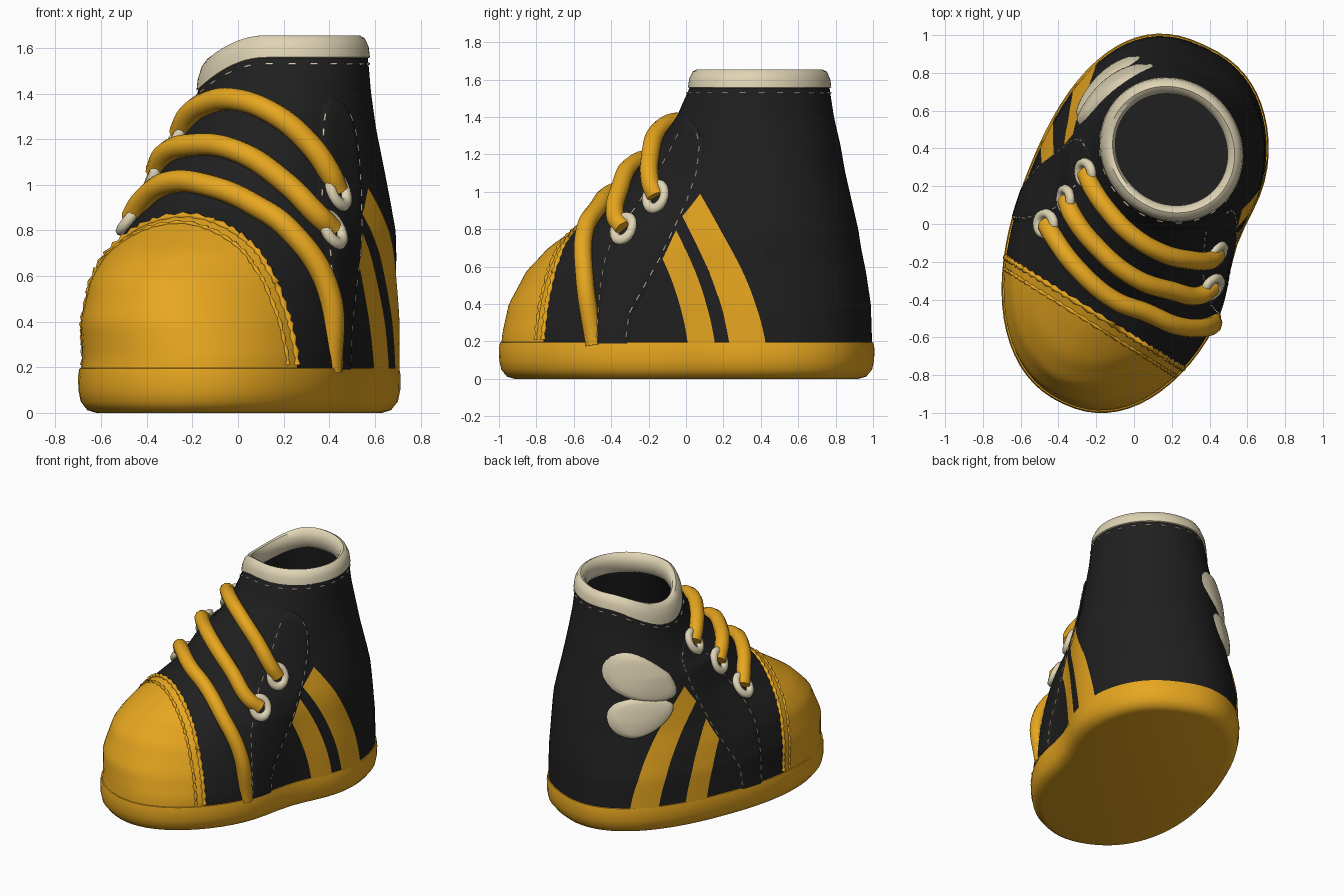
import bpy, bmesh, math
from mathutils import Vector
from mathutils.bvhtree import BVHTree

cube = bpy.data.objects.get("Cube")
if cube:
    bpy.data.objects.remove(cube, do_unlink=True)


def material(name, rgb):
    m = bpy.data.materials.new(name)
    m.use_nodes = True
    m.diffuse_color = (*rgb, 1)
    bsdf = m.node_tree.nodes["Principled BSDF"]
    bsdf.inputs["Base Color"].default_value = (*rgb, 1)
    bsdf.inputs["Roughness"].default_value = 0.8
    return m


YELLOW = material("golden yellow", (0.80, 0.385, 0.014))
BLACK = material("soft black", (0.014, 0.014, 0.014))
CREAM = material("cream", (0.74, 0.66, 0.46))

# Horizontal sections: height, toe end, heel end, half width, side shift,
# toe roundness, heel roundness
SECTIONS = [
    (0.18, -1.01, 1.005, 0.615, 0.0, 2.2, 2.4), (0.40, -0.99, 1.0, 0.61, 0.005, 2.1, 2.4),
    (0.58, -0.91, 0.985, 0.59, 0.02, 1.95, 2.3), (0.70, -0.79, 0.965, 0.57, 0.035, 1.85, 2.3),
    (0.80, -0.63, 0.95, 0.55, 0.04, 1.8, 2.3), (0.90, -0.45, 0.93, 0.525, 0.04, 1.8, 2.2),
    (1.10, -0.27, 0.88, 0.48, 0.035, 1.85, 2.2), (1.25, -0.13, 0.855, 0.445, 0.03, 1.9, 2.1),
    (1.40, 0.0, 0.825, 0.41, 0.035, 2.0, 2.0), (1.57, 0.085, 0.8, 0.38, 0.04, 2.0, 2.0)]
TURN = math.radians(25)
TOP = 1.56


def table(rows, z):
    """Interpolate the rows of a table by their first column."""
    if z <= rows[0][0]:
        return rows[0][1:]
    for lo, hi in zip(rows, rows[1:]):
        if z <= hi[0]:
            f = (z - lo[0]) / (hi[0] - lo[0])
            return [p + (q - p) * f for p, q in zip(lo[1:], hi[1:])]
    return rows[-1][1:]


def ramp(z, start, length):
    return min(1, max(0, (z - start) / length))


def place(u, v, z):
    """Foot coordinates (u to heel, v to side) to world: waist, leaning toe, dipping collar."""
    if v > 0:
        v -= 0.12 * v * math.exp(-((u - 0.13) / 0.3) ** 2) * (1 - ramp(z, 1.1, 0.4))
    v -= 0.06 * u + 0.12 * max(0, -u) * ramp(z, 0.25, 0.4)
    x = u * math.sin(TURN) + v * math.cos(TURN)
    y = u * math.cos(TURN) - v * math.sin(TURN)
    return Vector((x, y, z - 1.6 * max(0, 0.12 - x) ** 2 * ramp(z, 1.1, 0.45)))


def ring(z, off=0.0, height=None, count=72):
    toe, heel, width, shift, toe_n, heel_n = table(SECTIONS, z)
    mid, half = (toe + heel) / 2, (heel - toe) / 2
    pts = []
    for i in range(count):
        a = math.tau * i / count
        c, s = math.cos(a), math.sin(a)
        n = heel_n if c > 0 else toe_n
        u = mid + (half + off) * math.copysign(abs(c) ** (2 / n), c)
        v = shift + (width + off) * math.copysign(abs(s) ** (2 / n), s)
        pts.append(place(u, v, z if height is None else height))
    return pts


def wall(u, z, side, off=0.0):
    """Point on the side wall of the upper."""
    toe, heel, width, shift, toe_n, heel_n = table(SECTIONS, z)
    k = (u - (toe + heel) / 2) / ((heel - toe) / 2)
    n = heel_n if k > 0 else toe_n
    k = min(1, abs(k))
    return place(u, shift + side * (width * (1 - k ** n) ** (1 / n) + off), z)


def finish(bm, name, mats, angle=50):
    bmesh.ops.recalc_face_normals(bm, faces=bm.faces)
    me = bpy.data.meshes.new(name)
    bm.to_mesh(me)
    ob = bpy.data.objects.new(name, me)
    bpy.context.collection.objects.link(ob)
    for m in mats:
        me.materials.append(m)
    bpy.ops.object.select_all(action='DESELECT')
    ob.select_set(True)
    bpy.context.view_layer.objects.active = ob
    bpy.ops.object.shade_smooth_by_angle(angle=math.radians(angle))


def loft(rings, cap_first=False, cap_last=False):
    bm = bmesh.new()
    rows = [[bm.verts.new(p) for p in r] for r in rings]
    n = len(rows[0])
    for a, b in zip(rows, rows[1:]):
        for i in range(n):
            j = (i + 1) % n
            bm.faces.new((a[i], a[j], b[j], b[i]))
    if cap_first:
        bm.faces.new(rows[0][::-1])
    if cap_last:
        bm.faces.new(rows[-1])
    return bm


def patch(name, mat, fn, side, nw=8, nt=20):
    """Thin plate on the wall; fn(w, t) gives u, z and offset."""
    bm = bmesh.new()
    grid = []
    for j in range(nt + 1):
        row = []
        for i in range(nw + 1):
            u, z, off = fn(i / nw, j / nt)
            row.append(bm.verts.new(wall(u, z, side, off)))
        grid.append(row)
    for a, b in zip(grid, grid[1:]):
        for i in range(nw):
            bm.faces.new((a[i], a[i + 1], b[i + 1], b[i]))
    bmesh.ops.remove_doubles(bm, verts=bm.verts, dist=0.0005)
    finish(bm, name, [mat])


def tube(name, mat, paths, radius, kind='POLY', radii=(1,)):
    cu = bpy.data.curves.new(name, 'CURVE')
    cu.dimensions = '3D'
    cu.bevel_depth, cu.bevel_resolution, cu.resolution_u = radius, 3, 8
    cu.use_fill_caps = True
    for path in paths:
        sp = cu.splines.new(kind)
        pts = sp.bezier_points if kind == 'BEZIER' else sp.points
        pts.add(len(path) - 1)
        for i, (p, co) in enumerate(zip(pts, path)):
            p.radius = radii[i % len(radii)]
            if kind == 'BEZIER':
                p.co = co
                p.handle_left_type = p.handle_right_type = 'AUTO'
            else:
                p.co = (*co, 1)
    cu.materials.append(mat)
    ob = bpy.data.objects.new(name, cu)
    bpy.context.collection.objects.link(ob)


# Sole
profile = [(-0.07, 0), (-0.03, 0.012), (0.0, 0.05), (0.01, 0.1),
           (0.012, 0.16), (0.006, 0.195), (-0.04, 0.205)]
finish(loft([ring(0.18, o, z) for o, z in profile], True, True), "sole", [YELLOW])

# Upper, cut along the toe cap edge and its seam
rows = 46
bm = loft([ring(0.18 + (TOP - 0.18) * i / rows) for i in range(rows + 1)], True)
bmesh.ops.recalc_face_normals(bm, faces=bm.faces)
tree = BVHTree.FromBMesh(bm)
across, along = Vector((0.53, 0.848, 0)), Vector((0.848, -0.53, 0))
cap_edge = -0.51
for label, d, radius in (("edge", cap_edge, 0.015), ("stitching", cap_edge - 0.055, 0.01)):
    cut = bmesh.ops.bisect_plane(bm, geom=bm.verts[:] + bm.edges[:] + bm.faces[:],
                                 plane_co=across * d, plane_no=across)["geom_cut"]
    seam = [v.co.copy() for v in cut if isinstance(v, bmesh.types.BMVert) and v.co.z > 0.19]
    seam.sort(key=lambda p: math.atan2(p.z - 0.15, p.dot(along)))
    tube("toe_cap_" + label, YELLOW, [seam], radius, radii=(1.2, 0.5))
for f in bm.faces:
    f.material_index = int(f.calc_center_median().dot(across) < cap_edge)
finish(bm, "upper", [BLACK, YELLOW])

# Lining and padded collar
finish(loft([ring(z, -0.05) for z in (TOP, 1.4, 1.2, 1.0, 0.8, 0.6, 0.4, 0.25)], False, True),
       "lining", [BLACK])
collar = [(0.0, 0.0), (0.01, 0.004), (0.004, 0.05), (-0.014, 0.088), (-0.037, 0.1),
          (-0.06, 0.085), (-0.075, 0.045), (-0.07, -0.02), (-0.045, -0.045)]
finish(loft([ring(TOP, o, TOP + h - 0.005) for o, h in collar]), "collar", [CREAM])


def on_upper(p, lift):
    loc, nor, _, _ = tree.find_nearest(Vector(p))
    if nor.dot(loc - Vector((0.1, 0.2, 0.4))) < 0:
        nor = -nor
    return loc + nor * lift, nor


# Laces, with the lowest one running down to the sole
LACES = {
    "top_lace": [(-0.26, 0.27, 1.23), (-0.22, 0.18, 1.31), (-0.13, 0.08, 1.35), (0, -0.03, 1.35),
                 (0.15, -0.12, 1.29), (0.3, -0.19, 1.19), (0.41, -0.2, 1.06), (0.45, -0.17, 0.98)],
    "middle_lace": [(-0.34, 0.13, 1.05), (-0.31, 0.04, 1.12), (-0.2, -0.1, 1.16), (0, -0.25, 1.12),
                    (0.2, -0.34, 1.0), (0.34, -0.37, 0.86), (0.41, -0.33, 0.8)],
    "bottom_lace": [(-0.46, 0, 0.85), (-0.44, -0.08, 0.94), (-0.3, -0.22, 1.0), (-0.1, -0.38, 0.97),
                    (0.06, -0.45, 0.89), (0.2, -0.49, 0.75), (0.34, -0.5, 0.52), (0.41, -0.49, 0.2)]}
for name, path in LACES.items():
    to_sole = name == "bottom_lace"
    lifts = [0.015] + [0.035] * (len(path) - 2) + [0.0 if to_sole else 0.015]
    tube(name, YELLOW, [[on_upper(p, h)[0] for p, h in zip(path, lifts)]], 0.05, 'BEZIER')
    # Eyelets at the lace ends
    ends = path[:1] if to_sole else [path[0], path[-1]]
    for k, p in enumerate(ends):
        loc, nor = on_upper(p, 0.02)
        bpy.ops.mesh.primitive_torus_add(location=loc, major_radius=0.056, minor_radius=0.025,
                                         major_segments=20, minor_segments=8,
                                         rotation=nor.to_track_quat('Z', 'Y').to_euler())
        ob = bpy.context.object
        ob.name = name.replace("lace", "eyelet") + ("_right", "_left")[k]
        ob.scale.y = 1.2
        ob.data.materials.append(CREAM)
        bpy.ops.object.shade_smooth_by_angle(angle=math.radians(60))

# Lace flap edges: height, front, back
FLAP = [(0.19, -0.25, -0.07), (0.35, -0.25, -0.05), (0.5, -0.25, 0.04), (0.65, -0.24, 0.13),
        (0.8, -0.19, 0.2), (0.95, -0.09, 0.26), (1.1, 0.0, 0.3), (1.25, 0.08, 0.3),
        (1.34, 0.13, 0.26), (1.38, 0.18, 0.2)]


def flap(w, t):
    z = 0.19 + 1.19 * t
    front, back = table(FLAP, z)
    return front + (back - front) * w, z, 0.002 if w in (0, 1) or t == 1 else 0.014


def stripe(u0, u1, z0, z1, lean):
    def fn(w, t):
        z = 0.19 + (z0 + (z1 - z0) * w - 0.19) * t
        d = z - 0.19
        return u0 + (u1 - u0) * w - 0.15 * d - lean * d * d, z, 0.007
    return fn


# Flaps and curved stripes: front stripe start, rear stripe start, rear stripe lean
for side, label, front_u, rear_u, lean in ((1, "left", 0.26, 0.5, 0.4),
                                           (-1, "right", 0.2, 0.55, 0.5)):
    patch("lace_flap_" + label, BLACK, flap, side, 10, 40)
    patch("front_stripe_" + label, YELLOW,
          stripe(front_u, front_u + 0.16, 0.70, 0.81, 0.4), side)
    patch("rear_stripe_" + label, YELLOW,
          stripe(rear_u, rear_u + 0.185, 0.87, 0.99, lean), side)
    # Flap stitching
    dashes = []
    for w in (0.06, 0.92):
        for i in range(1, 34, 2):
            ends = [flap(w, (i + e) / 36) for e in (0, 0.9)]
            dashes.append([wall(u, z, side, 0.012) for u, z, _ in ends])
    tube("flap_stitching_" + label, CREAM, dashes, 0.0045)

# Collar stitching
line = ring(TOP - 0.03, 0.003)
tube("collar_stitching", CREAM, [line[i:i + 2] for i in range(0, len(line), 3)], 0.0045)


# Padded wings on the outer side
def wing(u0, z0, length, width, tilt):
    def fn(w, t):
        a = math.tau * w
        p, q = length * t * math.cos(a), width * t * math.sin(a)
        q *= 1 + 0.35 * math.cos(a)
        return (u0 + p * math.cos(tilt) - q * math.sin(tilt),
                z0 + p * math.sin(tilt) + q * math.cos(tilt),
                0.04 * math.sqrt(max(0, 1 - t * t)) ** 0.6 - 0.004)
    return fn


patch("upper_wing", CREAM, wing(0.57, 1.08, 0.25, 0.16, 0.55), -1, 32, 10)
patch("lower_wing", CREAM, wing(0.6, 0.83, 0.22, 0.13, -0.2), -1, 32, 10)
